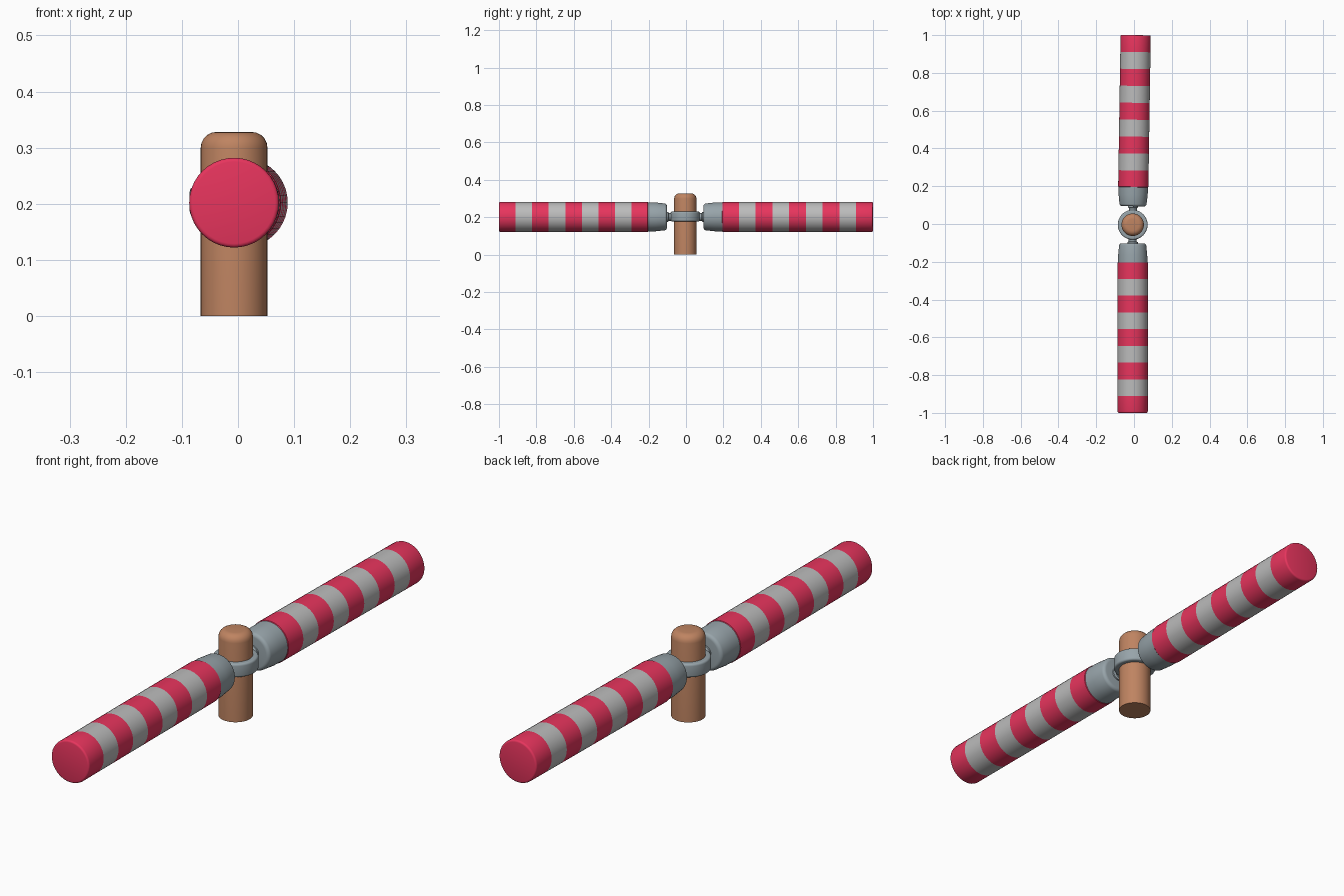
import bpy, math
from mathutils import Matrix

if "Cube" in bpy.data.objects:
    bpy.data.objects.remove(bpy.data.objects["Cube"])

CX, CY, CZ = -0.007, -0.004, 0.202   # post axis and arm height
SIDES = 40


def material(name, color):
    m = bpy.data.materials.new(name)
    m.diffuse_color = (*color, 1)
    m.use_nodes = True
    m.node_tree.nodes["Principled BSDF"].inputs["Base Color"].default_value = m.diffuse_color
    return m


RED = material("red", (0.80, 0.035, 0.11))
PALE = material("pale_grey", (0.50, 0.50, 0.50))
STEEL = material("steel", (0.31, 0.37, 0.40))
WOOD = material("brown", (0.52, 0.23, 0.12))


def lathe(name, profile, mats, matrix, band=None, closed=False, sides=SIDES):
    """Revolve (radius, height) points about local z; band gives a material index per segment."""
    verts, faces, idx = [], [], []
    n = len(profile)
    for r, h in profile:
        for i in range(sides):
            a = 2 * math.pi * i / sides
            verts.append((r * math.cos(a), r * math.sin(a), h))
    for k in range(n if closed else n - 1):
        for i in range(sides):
            j, q = (i + 1) % sides, (k + 1) % n
            faces.append((k * sides + i, k * sides + j, q * sides + j, q * sides + i))
            idx.append(band[k] if band else 0)
    if not closed:
        faces.append(tuple(reversed(range(sides))))
        faces.append(tuple(range((n - 1) * sides, n * sides)))
        idx += [band[0], band[-1]] if band else [0, 0]
    me = bpy.data.meshes.new(name)
    me.from_pydata(verts, [], faces)
    for m in mats:
        me.materials.append(m)
    for p, i in zip(me.polygons, idx):
        p.material_index = i
    me.transform(matrix)
    ob = bpy.data.objects.new(name, me)
    bpy.context.collection.objects.link(ob)
    bpy.ops.object.select_all(action='DESELECT')
    ob.select_set(True)
    bpy.context.view_layer.objects.active = ob
    bpy.ops.object.shade_smooth_by_angle(angle=math.radians(35))
    return ob


def arc(r, h, rad, a0, a1, steps=5):
    """Rounded corner points around centre (r, h), angles in degrees."""
    pts = []
    for s in range(steps + 1):
        a = math.radians(a0 + (a1 - a0) * s / steps)
        pts.append((r + rad * math.cos(a), h + rad * math.sin(a)))
    return pts


# Post with rounded top
lathe("post", [(0.0595, 0)] + arc(0.0315, 0.30, 0.028, 0, 90), [WOOD],
      Matrix.Translation((CX, CY, 0)))

# Collar ring round the post
half, rin, rout, b = 0.026, 0.058, 0.079, 0.008
ring = [(rin, -half)] + arc(rout - b, -half + b, b, -90, 0, 4) \
    + arc(rout - b, half - b, b, 0, 90, 4) + [(rin, half)]
lathe("collar_ring", ring, [STEEL], Matrix.Translation((CX, CY, CZ + 0.002)), closed=True)

# Striped arms, each with a neck and a socket cap
START, END, R = 0.198, 0.999, 0.08
for side, turn, length in (("front", 90.0, END - 0.003), ("back", -90.9, END + 0.005)):
    mat = Matrix.Translation((CX, CY, CZ)) \
        @ Matrix.Rotation(math.radians(turn if side == "front" else -90), 4, 'X')
    if side == "back":
        mat = Matrix.Translation((CX, CY, CZ)) @ Matrix.Rotation(math.radians(-0.9), 4, 'Z') \
            @ Matrix.Rotation(math.radians(-90), 4, 'X')
    lathe(side + "_neck", [(0.024, 0.066), (0.021, 0.08), (0.021, 0.088), (0.027, 0.092),
                           (0.027, 0.11)], [STEEL], mat, sides=24)
    lathe(side + "_socket", arc(0.058, 0.112, 0.014, -90, -10) +
          [(0.077, 0.16), (0.078, START + 0.003)], [STEEL], mat)
    step = (length - START) / 9
    prof = [(R - 0.003, START)] + [(R, START + (0.003 if k == 0 else k * step)) for k in range(9)]
    prof += arc(R - 0.007, length - 0.007, 0.007, 0, 90, 3)
    band = [0] + [k % 2 for k in range(9)] + [0] * 3
    lathe(side + "_striped_arm", prof, [RED, PALE], mat, band)
